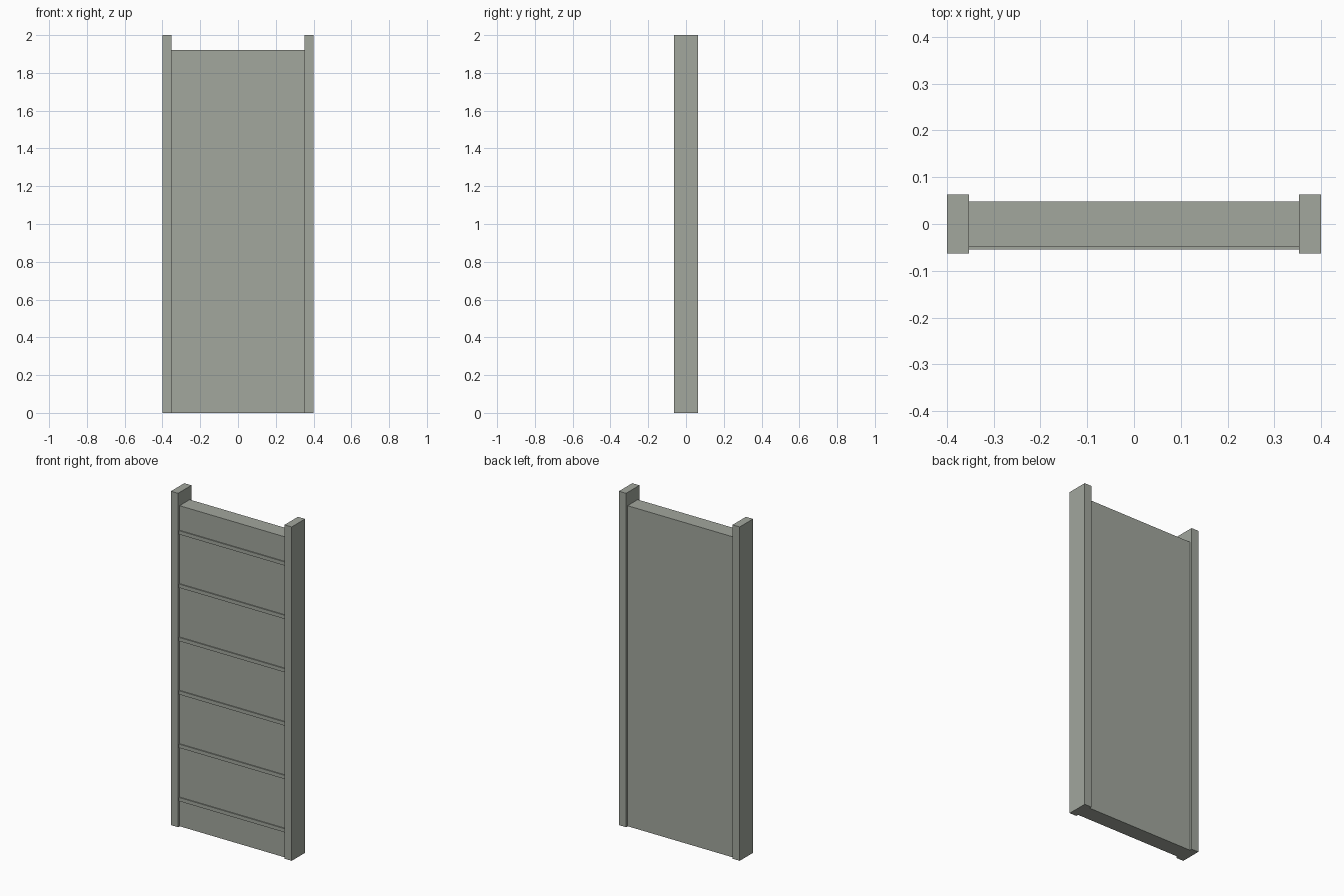
import bpy

cube = bpy.data.objects.get("Cube")
if cube:
    bpy.data.objects.remove(cube, do_unlink=True)

# Single painted-wood colour
COLOUR = (0.36, 0.385, 0.34, 1.0)
paint = bpy.data.materials.new("grey_green_paint")
paint.use_nodes = True
paint.diffuse_color = COLOUR
paint.node_tree.nodes["Principled BSDF"].inputs["Base Color"].default_value = COLOUR


def box(name, low, high):
    """Axis-aligned box between two corners."""
    bpy.ops.mesh.primitive_cube_add(size=1)
    obj = bpy.context.object
    obj.name = obj.data.name = name
    for v in obj.data.vertices:
        v.co = [l + (c + 0.5) * (h - l) for c, l, h in zip(v.co, low, high)]
    obj.data.materials.append(paint)
    return obj


HALF_WIDTH, INNER = 0.4, 0.353
POST_DEPTH, PANEL_DEPTH, BATTEN_FRONT = 0.063, 0.048, 0.0545

# Side posts
box("left_post", (INNER, -POST_DEPTH, 0), (HALF_WIDTH, POST_DEPTH, 2))
box("right_post", (-HALF_WIDTH, -POST_DEPTH, 0), (-INNER, POST_DEPTH, 2))

# Infill panel between the posts
box("panel", (-INNER, -PANEL_DEPTH, 0), (INNER, PANEL_DEPTH, 1.92))

# Evenly spaced battens standing proud of the front
for i in range(6):
    z = 0.164 + 0.3196 * i
    box(f"batten_{i + 1}", (-INNER, -BATTEN_FRONT, z - 0.011),
        (INNER, -PANEL_DEPTH, z + 0.011))
